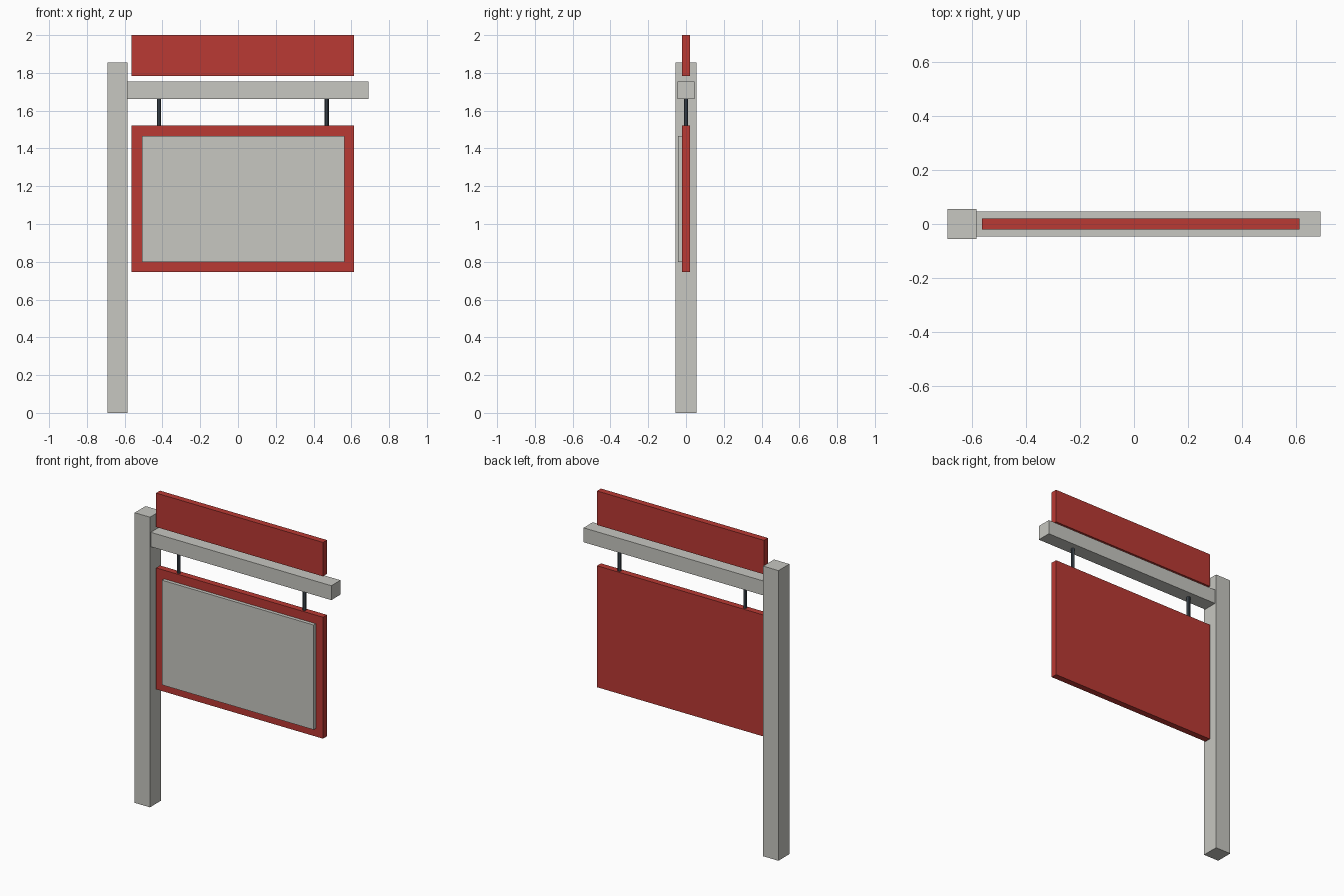
import bpy

if "Cube" in bpy.data.objects:
    bpy.data.objects.remove(bpy.data.objects["Cube"])


def material(name, rgb):
    m = bpy.data.materials.new(name)
    m.diffuse_color = (*rgb, 1)
    m.use_nodes = True
    m.node_tree.nodes["Principled BSDF"].inputs["Base Color"].default_value = m.diffuse_color
    return m


stone = material("warm_grey", (0.571, 0.571, 0.533))
red = material("sign_red", (0.491, 0.041, 0.033))
steel = material("dark_steel", (0.06, 0.08, 0.10))


def box(name, x, y, z, mat):
    """Box from (min, max) ranges on each axis."""
    bpy.ops.mesh.primitive_cube_add(size=1)
    ob = bpy.context.object
    ob.name = name
    ob.location = [(a + b) / 2 for a, b in (x, y, z)]
    ob.scale = [b - a for a, b in (x, y, z)]
    bpy.ops.object.transform_apply(location=False, rotation=False, scale=True)
    ob.data.materials.append(mat)
    return ob


# Post and horizontal arm
box("post", (-0.692, -0.584), (-0.055, 0.055), (0, 1.854), stone)
box("arm", (-0.586, 0.692), (-0.046, 0.046), (1.662, 1.754), stone)

# Hanging board with raised face panel, and header board above the arm
box("hanging_board", (-0.565, 0.615), (-0.02, 0.02), (0.746, 1.522), red)
box("face_panel", (-0.508, 0.564), (-0.042, -0.018), (0.798, 1.467), stone)
box("header_board", (-0.565, 0.615), (-0.02, 0.02), (1.783, 2.0), red)

# Hanger rods
for side, x in (("left", -0.418), ("right", 0.47)):
    bpy.ops.mesh.primitive_cylinder_add(vertices=8, radius=0.011, depth=0.15,
                                        location=(x, 0, 1.592))
    rod = bpy.context.object
    rod.name = f"hanger_rod_{side}"
    rod.data.materials.append(steel)
